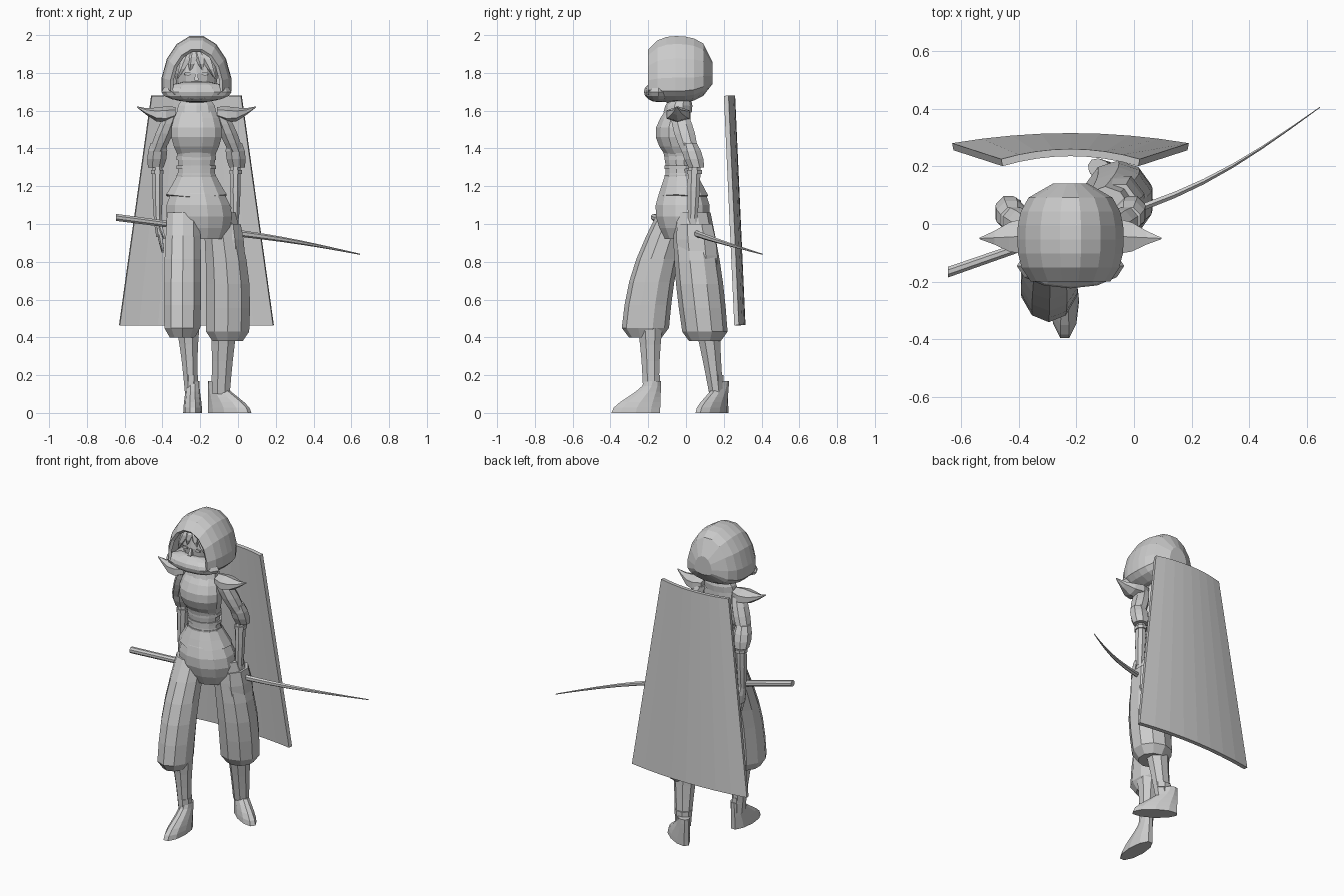
import bpy, bmesh, math
from mathutils import Vector, Matrix

default = bpy.data.objects.get("Cube")
if default:
    bpy.data.objects.remove(default, do_unlink=True)

MIDDLE = -0.22  # body centre line

colour = (0.6, 0.6, 0.6, 1)
grey = bpy.data.materials.new("plain grey")
grey.use_nodes = True
grey.diffuse_color = colour
grey.node_tree.nodes["Principled BSDF"].inputs["Base Color"].default_value = colour


def finish(name, bm):
    """Turn a bmesh into a flat shaded object."""
    bmesh.ops.recalc_face_normals(bm, faces=bm.faces)
    mesh = bpy.data.meshes.new(name)
    bm.to_mesh(mesh)
    bm.free()
    mesh.materials.append(grey)
    obj = bpy.data.objects.new(name, mesh)
    bpy.context.collection.objects.link(obj)
    return obj


def loft(name, rings, sides=8, axis="Z", low=1, angle=0, open_start=False, open_end=False):
    """Skin elliptical rings (centre, size) lying across the given axis."""
    directions = {"X": Vector((1, 0, 0)), "Y": Vector((0, 1, 0)), "Z": Vector((0, 0, 1))}
    across, upward = [directions[key] for key in "XYZ" if key != axis]
    turn = Matrix.Rotation(angle, 3, "Z")
    bm = bmesh.new()
    loops = []
    for centre, size in rings:
        loop = []
        for i in range(sides):
            turned = math.tau * (i + 0.5) / sides
            height = math.sin(turned)
            height *= low if height < 0 else 1
            offset = across * size[0] * math.cos(turned) + upward * size[1] * height
            loop.append(bm.verts.new(Vector(centre) + turn @ offset))
        loops.append(loop)
    for first, second in zip(loops, loops[1:]):
        for i in range(sides):
            j = (i + 1) % sides
            bm.faces.new((first[i], first[j], second[j], second[i]))
    if not open_start:
        bm.faces.new(loops[0])
    if not open_end:
        bm.faces.new(loops[-1])
    return finish(name, bm)


def limb(name, start, end, start_size, end_size, swell=0, bend=(0, 0, 0),
         steps=4, gather=False, **options):
    """Loft from start to end, swelling and bending most at half way."""
    rings = []
    for i in range(steps + 1):
        t = i / steps
        arch = math.sin(math.pi * t)
        centre = Vector(start).lerp(Vector(end), t) + Vector(bend) * arch
        size = Vector(start_size).lerp(Vector(end_size), t) * (1 + swell * arch)
        rings.append((centre, size))
    if gather:
        rings.append((Vector(end) - Vector((0, 0, 0.05)), Vector(end_size) * 0.7))
    return loft(name, rings, **options)


def ellipsoid(name, centre, size):
    bm = bmesh.new()
    bmesh.ops.create_uvsphere(bm, u_segments=12, v_segments=8, radius=1)
    bmesh.ops.scale(bm, vec=size, verts=bm.verts)
    bmesh.ops.translate(bm, vec=centre, verts=bm.verts)
    return finish(name, bm)


def thicken(obj, amount):
    modifier = obj.modifiers.new("thickness", "SOLIDIFY")
    modifier.thickness = amount
    modifier.offset = -1


# Cape: bowed trapezoid slab
bm = bmesh.new()
columns = 8
edges = []
for half_width, height, depth in ((0.24, 1.68, 0.26), (0.41, 0.465, 0.315)):
    edge = []
    for i in range(columns + 1):
        t = 2 * i / columns - 1
        edge.append(bm.verts.new((MIDDLE + half_width * t, depth - 0.035 * t * t, height)))
    edges.append(edge)
for i in range(columns):
    bm.faces.new((edges[0][i], edges[0][i + 1], edges[1][i + 1], edges[1][i]))
cape = finish("cape", bm)
if cape.data.polygons[0].normal.y < 0:
    cape.data.flip_normals()
thicken(cape, 0.025)

# Hood: egg section, open at the front and rounded at the back
hood_rings = []
for i in range(8):
    depth = -0.2 + 0.34 * i / 7
    reach = (depth + 0.05) / 0.195
    scale = (1 - abs(reach) ** 2.5) ** 0.4
    centre = (MIDDLE, depth, 1.72 + 0.05 * max(0, reach) ** 3)
    hood_rings.append((centre, (0.188 * scale, 0.28 * scale)))
hood = loft("hood", hood_rings, sides=16, axis="Y", low=0.28, open_start=True)
thicken(hood, 0.02)

# Head, mouth scarf, fringe and eyes
ellipsoid("head", (MIDDLE, -0.06, 1.8), (0.115, 0.105, 0.15))
ellipsoid("mouth_scarf", (MIDDLE, -0.145, 1.7), (0.186, 0.078, 0.055))
limb("nose", (MIDDLE, -0.16, 1.8), (MIDDLE, -0.17, 1.76), (0.01, 0.01), (0.015, 0.02),
     steps=1, sides=4)
for i in range(4):
    sweep = (i - 1.5) / 1.5
    limb(f"fringe_{i + 1}", (MIDDLE + 0.03 * sweep, -0.12, 1.92),
         (MIDDLE + 0.1 * sweep, -0.15, 1.83 - 0.06 * abs(sweep)),
         (0.035, 0.02), (0.005, 0.005), swell=0.2, bend=(0, -0.02, 0), steps=3, sides=5)
for side, sign in (("right", -1), ("left", 1)):
    across = MIDDLE + 0.045 * sign
    limb(side + "_eye", (across, -0.165, 1.795), (across, -0.156, 1.795),
         (0.02, 0.01), (0.02, 0.01), steps=1, sides=6, axis="Y")

# Neck, collar, chest and banded corset
limb("neck", (MIDDLE, -0.04, 1.58), (MIDDLE, -0.04, 1.72), (0.06, 0.06), (0.05, 0.05), steps=1)
limb("collar", (MIDDLE, -0.045, 1.59), (MIDDLE, -0.03, 1.665), (0.11, 0.075), (0.075, 0.055),
     swell=0.1, steps=2, sides=10)
limb("chest", (MIDDLE, -0.035, 1.36), (MIDDLE, -0.04, 1.61), (0.1, 0.075), (0.1, 0.065),
     swell=0.4, bend=(0, -0.03, 0), steps=5, sides=12)
limb("corset", (MIDDLE, -0.025, 1.23), (MIDDLE, -0.035, 1.39), (0.11, 0.09), (0.11, 0.09),
     swell=-0.1, sides=12)
for i in range(3):
    height = 1.24 + 0.05 * i
    limb(f"corset_band_{i + 1}", (MIDDLE, -0.027, height), (MIDDLE, -0.027, height + 0.02),
         (0.108, 0.09), (0.108, 0.09), steps=1, sides=12)

# Jacket hem: flared skirt with a pointed front edge
hem = limb("jacket_hem", (MIDDLE, -0.025, 1.255), (MIDDLE, -0.015, 1.15),
           (0.107, 0.09), (0.166, 0.138), steps=2, sides=12, open_start=True, open_end=True)
for vertex in hem.data.vertices:
    if vertex.co.z < 1.16 and vertex.co.y < 0:
        vertex.co.z += 0.1 * abs(vertex.co.x - MIDDLE) - 0.01
thicken(hem, 0.01)

# Trousers: seat, two baggy legs gathered below the knee, and a hanging fold
limb("trouser_seat", (MIDDLE, -0.02, 1.22), (-0.195, -0.015, 0.92), (0.11, 0.1), (0.13, 0.1),
     swell=0.5, steps=5, sides=12)
limb("right_trouser_leg", (-0.29, -0.06, 1.06), (-0.295, -0.215, 0.45), (0.09, 0.09),
     (0.1, 0.125), swell=0.08, bend=(0, -0.03, 0), steps=5, gather=True, sides=10)
limb("left_trouser_leg", (-0.1, 0.03, 1.06), (-0.055, 0.1, 0.43), (0.09, 0.1),
     (0.12, 0.12), swell=0.12, bend=(0.02, 0, 0), steps=5, gather=True, sides=10)
limb("left_thigh_fold", (-0.055, 0.045, 1), (-0.035, 0.07, 0.75), (0.075, 0.1), (0.075, 0.1),
     swell=0.15, steps=3)

# Shins with ankle cuffs
limb("right_shin", (-0.265, -0.19, 0.45), (-0.248, -0.185, 0.1), (0.065, 0.07), (0.035, 0.045),
     swell=-0.1)
limb("left_shin", (-0.075, 0.115, 0.45), (-0.09, 0.16, 0.1), (0.075, 0.07), (0.05, 0.04),
     swell=-0.05)
for side, across, depth, size in (("right", -0.248, -0.185, (0.04, 0.05)),
                                  ("left", -0.09, 0.156, (0.055, 0.045))):
    limb(side + "_ankle_cuff", (across, depth, 0.165), (across, depth, 0.2), size, size, steps=1)


# Feet: rings shrink back towards the heel
def foot(name, heel, angle):
    rings = []
    for i in range(7):
        t = i / 6
        shrink = t * t * (3 - 2 * t)
        length = 0.136 - 0.09 * shrink
        centre = Vector((heel[0] + length * math.cos(angle), heel[1] + length * math.sin(angle),
                         0.17 * t))
        rings.append((centre, (length, 0.05 - 0.015 * shrink)))
    loft(name, rings, sides=10, angle=angle)


foot("right_foot", (-0.24, -0.13), math.radians(-90))
foot("left_foot", (-0.155, 0.215), math.radians(-35))


# Arms, hands and shoulder guards, mirrored about the body
for side, sign in (("right", -1), ("left", 1)):
    def place(outward, depth, height):
        return (MIDDLE + sign * outward, depth, height)

    limb(side + "_shoulder_guard", place(0.11, -0.04, 1.59), place(0.315, -0.05, 1.62),
         (0.05, 0.03), (0.003, 0.003), swell=1.2, bend=(0, 0, -0.025), sides=6, axis="X")
    limb(side + "_upper_sleeve", place(0.13, -0.035, 1.58), place(0.21, 0.02, 1.38),
         (0.04, 0.05), (0.04, 0.045), swell=0.25)
    limb(side + "_sleeve_cuff", place(0.2, 0.015, 1.43), place(0.215, 0.055, 1.3),
         (0.045, 0.045), (0.045, 0.045), swell=0.25, steps=3)
    limb(side + "_forearm", place(0.207, 0.045, 1.32), place(0.205, 0.035, 1.03),
         (0.027, 0.033), (0.022, 0.026), swell=0.2)
    limb(side + "_elbow_band", place(0.207, 0.045, 1.265), place(0.207, 0.045, 1.285),
         (0.036, 0.042), (0.036, 0.042), steps=1)
    limb(side + "_palm", place(0.205, 0.035, 1.04), place(0.194, 0.04, 0.93),
         (0.02, 0.026), (0.02, 0.045), swell=0.15, steps=2)
    for i in range(4):
        depth = 0.006 + 0.024 * i
        limb(f"{side}_finger_{i + 1}", place(0.194, depth, 0.945),
             place(0.178, depth, 0.85 + 0.01 * abs(i - 1)),
             (0.014, 0.012), (0.007, 0.007), swell=0.1, steps=2, sides=5)
    limb(side + "_thumb", place(0.195, 0.01, 1), place(0.168, -0.016, 0.92),
         (0.014, 0.014), (0.006, 0.006), swell=0.1, steps=2, sides=5)

# Sword: straight hilt and curved tapering blade
limb("sword_hilt", (-0.645, -0.167, 1.035), (-0.15, 0.005, 0.97), (0.02, 0.02), (0.017, 0.018),
     steps=1, axis="X")
limb("sword_blade", (-0.16, 0, 0.97), (0.645, 0.405, 0.84), (0.015, 0.018), (0.002, 0.003),
     swell=0.3, bend=(0, -0.055, 0.012), steps=8, sides=6, axis="X")
